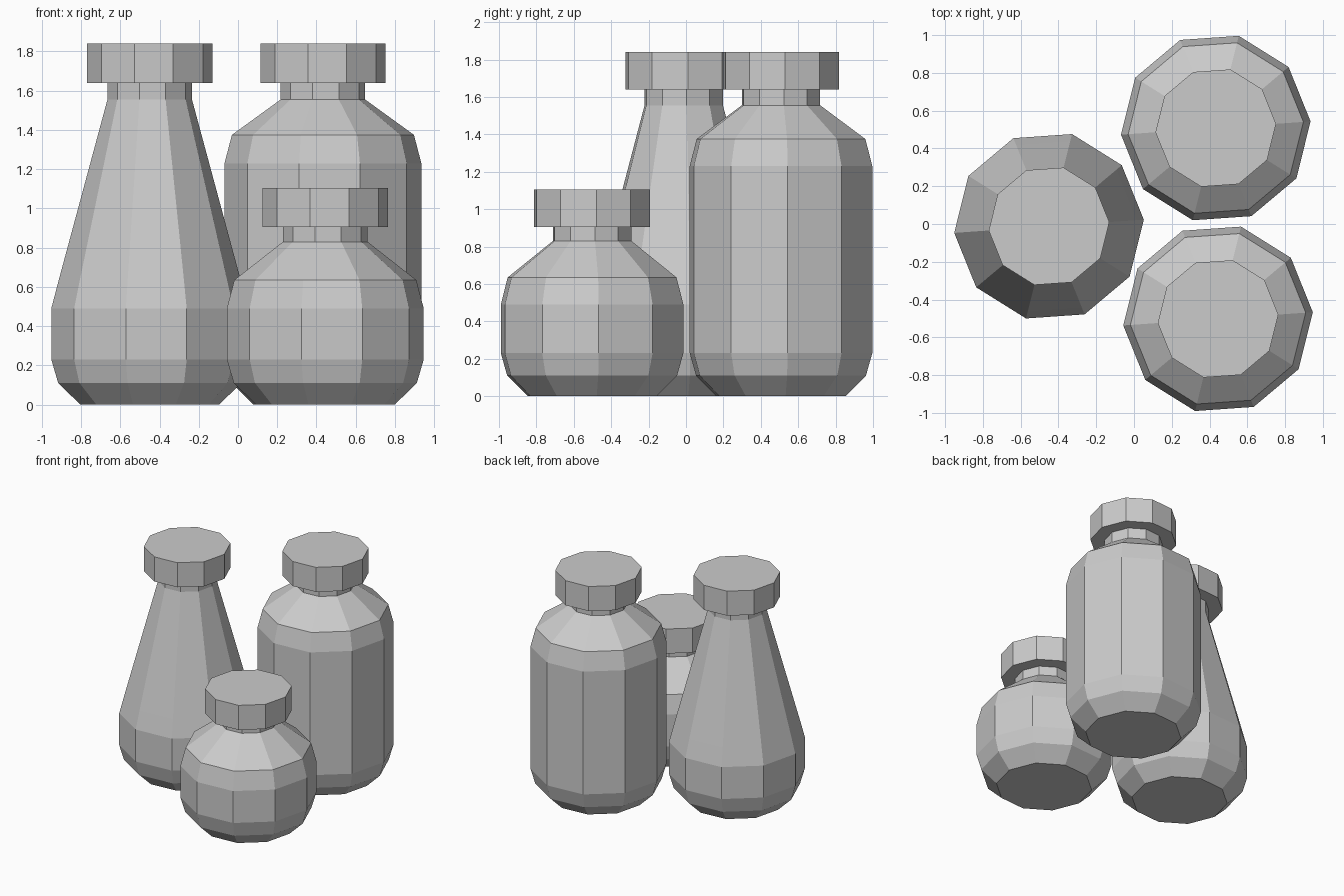
import bpy, bmesh
from math import cos, sin, pi, radians

if "Cube" in bpy.data.objects:
    bpy.data.objects.remove(bpy.data.objects["Cube"])

SIDES = 10
TURN = radians(4)


def lathe(name, profile, loc):
    """Faceted solid of revolution from (radius, height) pairs, capped at both ends."""
    bm = bmesh.new()
    rings = []
    for r, z in profile:
        rings.append([bm.verts.new((r * cos(TURN + 2 * pi * i / SIDES),
                                    r * sin(TURN + 2 * pi * i / SIDES), z))
                      for i in range(SIDES)])
    for low, high in zip(rings, rings[1:]):
        for i in range(SIDES):
            j = (i + 1) % SIDES
            bm.faces.new((low[i], low[j], high[j], high[i]))
    bm.faces.new(rings[0][::-1])
    bm.faces.new(rings[-1])
    mesh = bpy.data.meshes.new(name)
    bm.to_mesh(mesh)
    bm.free()
    obj = bpy.data.objects.new(name, mesh)
    obj.location = (loc[0], loc[1], 0)
    bpy.context.collection.objects.link(obj)
    return obj


def bottle(name, loc, body_top, neck_z, cap_z):
    # rounded base, straight body, shoulder and neck
    lathe(name + "_body", [(0.355, 0), (0.468, 0.11), (0.503, 0.23),
                           (0.503, body_top), (0.465, body_top + 0.145),
                           (0.216, neck_z), (0.216, cap_z)], loc)
    # overhanging cap
    lathe(name + "_cap", [(0.32, cap_z), (0.32, cap_z + 0.2)], loc)


bottle("conical_flask", (-0.45, -0.012), 0.49, 1.555, 1.64)
bottle("tall_bottle", (0.433, 0.508), 1.23, 1.555, 1.64)
bottle("short_bottle", (0.445, -0.502), 0.49, 0.83, 0.905)
